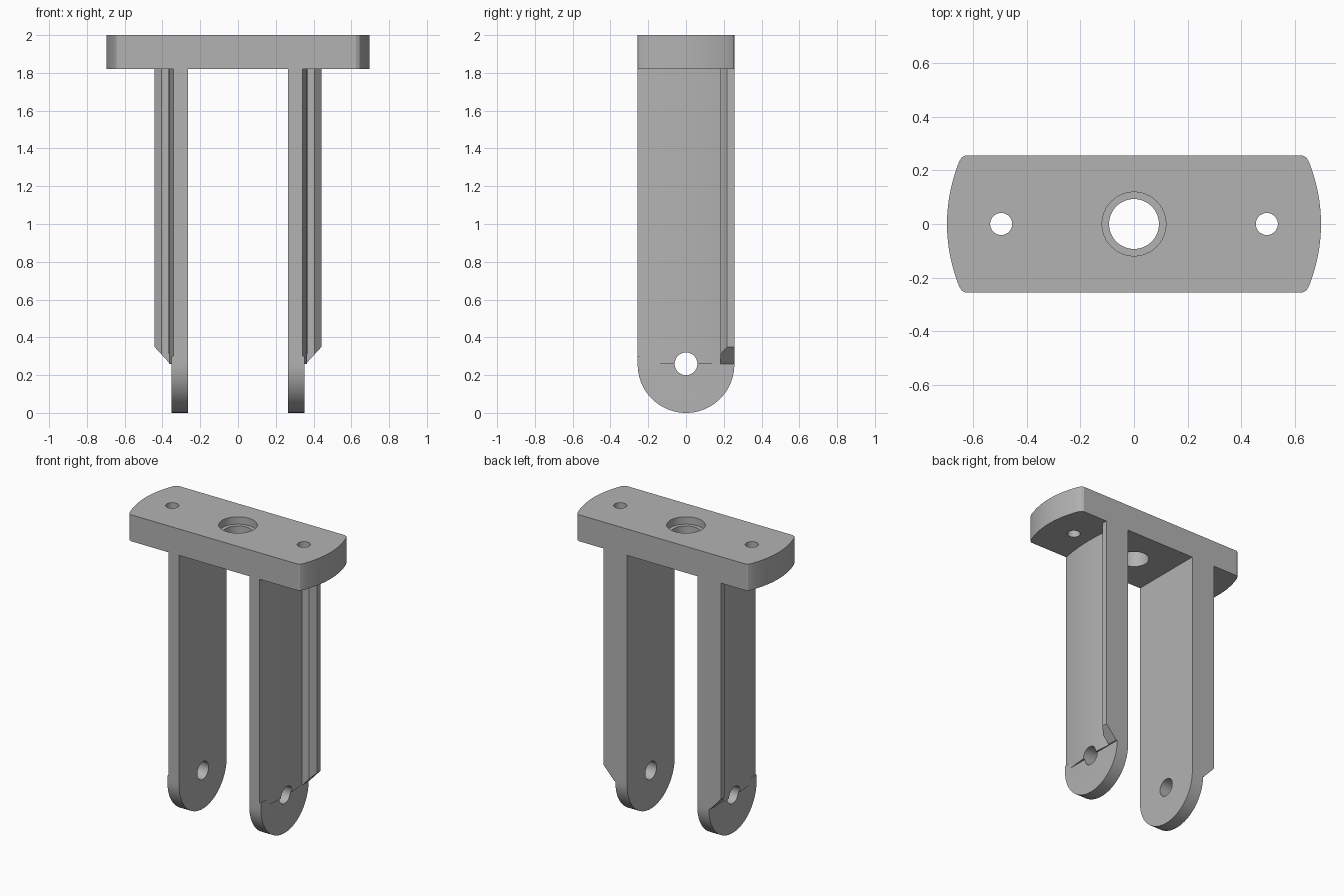
import bpy, bmesh, math
from mathutils import Vector

cube = bpy.data.objects.get("Cube")
if cube:
    bpy.data.objects.remove(cube, do_unlink=True)

grey = bpy.data.materials.new("matte grey")
grey.use_nodes = True
colour = (0.45, 0.45, 0.45, 1)
grey.diffuse_color = colour
grey.node_tree.nodes["Principled BSDF"].inputs["Base Color"].default_value = colour


def prism(name, points, direction):
    """Solid made by extruding a closed outline along a direction."""
    bm = bmesh.new()
    face = bm.faces.new([bm.verts.new(p) for p in points])
    grown = bmesh.ops.extrude_face_region(bm, geom=[face])
    moved = [g for g in grown["geom"] if isinstance(g, bmesh.types.BMVert)]
    bmesh.ops.translate(bm, verts=moved, vec=direction)
    bmesh.ops.recalc_face_normals(bm, faces=bm.faces)
    mesh = bpy.data.meshes.new(name)
    bm.to_mesh(mesh)
    bm.free()
    mesh.materials.append(grey)
    obj = bpy.data.objects.new(name, mesh)
    bpy.context.collection.objects.link(obj)
    return obj


def cylinder(name, centre, radius, length, axis):
    """Round cutter starting at centre and running along axis."""
    axis = Vector(axis)
    u = axis.orthogonal().normalized()
    v = axis.cross(u)
    turns = [2 * math.pi * i / 48 for i in range(48)]
    ring = [Vector(centre) + radius * (u * math.cos(t) + v * math.sin(t)) for t in turns]
    return prism(name, ring, axis * length)


def combine(target, other, operation):
    """Apply a boolean and remove the helper."""
    mod = target.modifiers.new(operation, "BOOLEAN")
    mod.operation = operation
    mod.solver = "EXACT"
    mod.object = other
    bpy.context.view_layer.objects.active = target
    bpy.ops.object.modifier_apply(modifier=mod.name)
    bpy.data.objects.remove(other, do_unlink=True)


def smooth(obj):
    bpy.ops.object.select_all(action="DESELECT")
    obj.select_set(True)
    bpy.context.view_layer.objects.active = obj
    bpy.ops.object.shade_smooth_by_angle(angle=math.radians(25))


HALF = 0.256        # half depth of the bracket
INNER, OUTER = 0.264, 0.352
TOP, UNDER = 2.0, 1.82

# Top plate with bowed ends and softened corners
bow = [(0.697 - y * y / 1.2, y) for y in [0.23 * i / 10 for i in range(-10, 11)]]
end = [(0.626, -HALF), (0.642, -0.248)] + bow + [(0.642, 0.248), (0.626, HALF)]
outline = end + [(-x, -y) for x, y in end]
plate = prism("top_plate", [(x, y, UNDER) for x, y in outline], (0, 0, TOP - UNDER))
for x, z, r in [(0.495, 1.7, 0.041), (-0.495, 1.7, 0.041), (0, 1.7, 0.093), (0, 1.95, 0.119)]:
    combine(plate, cylinder("hole_cutter", (x, 0, z), r, 0.4, (0, 0, 1)), "DIFFERENCE")
smooth(plate)

# Rounded foot of the leg
arc = [math.pi + math.pi * i / 40 for i in range(41)]
foot = [(INNER, HALF * math.cos(a), HALF + HALF * math.sin(a)) for a in arc]
foot += [(INNER, HALF, 0.3), (INNER, -HALF, 0.3)]
leg = prism("left_leg", foot, (OUTER - INNER, 0, 0))

# Upper leg with a gently bulging outer face
ys = [HALF * i / 12 for i in range(-12, 13)]
bulge = [(0.367 - y * y / 2.66, y, 0.26) for y in ys]
body = [(INNER, -HALF, 0.26)] + bulge + [(INNER, HALF, 0.26)]
combine(leg, prism("upper_leg", body, (0, 0, UNDER - 0.26)), "UNION")

# Rear rib, bevelled along its front edge and sloped at its lower end
rib_shape = [(0.3, 0.182), (0.406, 0.182), (0.441, 0.217), (0.441, HALF), (0.3, HALF)]
rib = prism("rib", [(x, y, 0.26) for x, y in rib_shape], (0, 0, UNDER - 0.26))
slope = [(0.36, 0, 0.26), (0.46, 0, 0.369), (0.46, 0, 0.2), (0.36, 0, 0.2)]
wedge = prism("slope_cutter", [(x, -0.5, z) for x, y, z in slope], (0, 1, 0))
combine(rib, wedge, "DIFFERENCE")
combine(leg, rib, "UNION")

# Pivot hole
combine(leg, cylinder("pivot_cutter", (0.1, 0, 0.26), 0.06, 0.5, (1, 0, 0)), "DIFFERENCE")
smooth(leg)

# Matching leg on the other side
other = leg.copy()
other.data = leg.data.copy()
other.name = "right_leg"
bpy.context.collection.objects.link(other)
bm = bmesh.new()
bm.from_mesh(other.data)
bmesh.ops.scale(bm, vec=(-1, 1, 1), verts=bm.verts)
bmesh.ops.reverse_faces(bm, faces=bm.faces)
bm.to_mesh(other.data)
bm.free()
